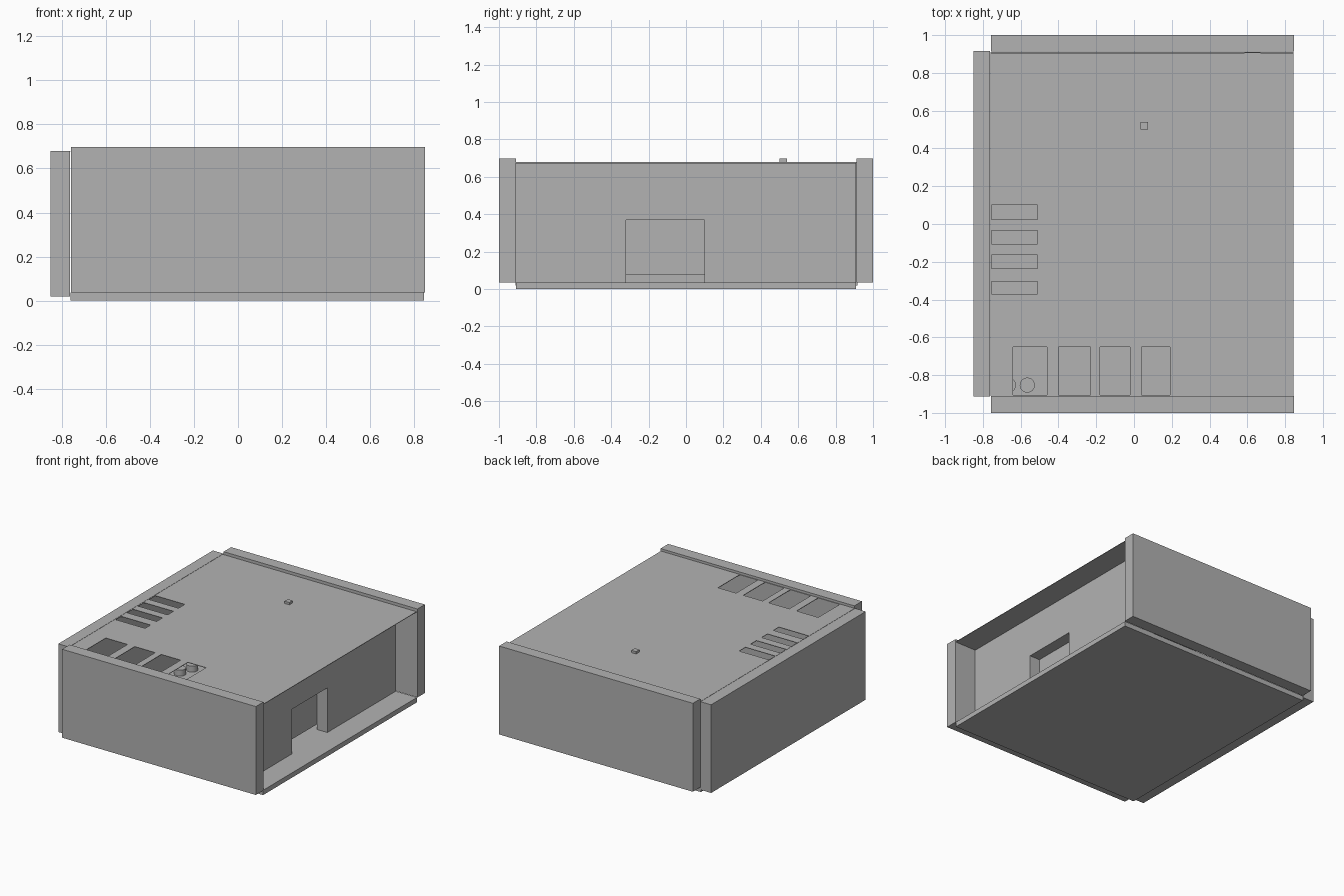
import bpy, bmesh, math
from mathutils import Vector

if "Cube" in bpy.data.objects:
    bpy.data.objects.remove(bpy.data.objects["Cube"])

grey = bpy.data.materials.new("plain_grey")
grey.diffuse_color = (0.448, 0.448, 0.448, 1)
grey.use_nodes = True
grey.node_tree.nodes["Principled BSDF"].inputs["Base Color"].default_value = grey.diffuse_color


def finish(name, bm):
    bmesh.ops.recalc_face_normals(bm, faces=bm.faces)
    mesh = bpy.data.meshes.new(name)
    bm.to_mesh(mesh)
    bm.free()
    mesh.materials.append(grey)
    obj = bpy.data.objects.new(name, mesh)
    bpy.context.collection.objects.link(obj)
    return obj


def box(name, x, y, z):
    bm = bmesh.new()
    bmesh.ops.create_cube(bm, size=1)
    for v in bm.verts:
        v.co = Vector(r[0] if c < 0 else r[1] for r, c in zip((x, y, z), v.co))
    return finish(name, bm)


def extrude(bm, faces, offset):
    result = bmesh.ops.extrude_face_region(bm, geom=faces)
    verts = [g for g in result["geom"] if isinstance(g, bmesh.types.BMVert)]
    bmesh.ops.translate(bm, verts=verts, vec=offset)


def cylinder(name, x, y, z, radius, height):
    bm = bmesh.new()
    bmesh.ops.create_cone(bm, cap_ends=True, segments=24, radius1=radius,
                          radius2=radius, depth=height)
    bmesh.ops.translate(bm, verts=bm.verts, vec=(x, y, z + height / 2))
    obj = finish(name, bm)
    for p in obj.data.polygons:
        p.use_smooth = abs(p.normal.z) < 0.5
    return obj


# Floor slab and outer walls
box("floor", (-0.76, 0.845), (-0.91, 0.91), (0, 0.036))
box("front_wall", (-0.757, 0.848), (-1, -0.91), (0.036, 0.698))
box("back_wall", (-0.757, 0.848), (0.912, 1), (0.036, 0.698))
box("left_wall", (-0.85, -0.762), (-0.912, 0.917), (0.02, 0.68))

# Recessed right wall with a doorway, and the door leaf behind it
outline = [(-0.91, 0.036), (-0.32, 0.036), (-0.32, 0.37), (0.10, 0.37),
           (0.10, 0.036), (0.908, 0.036), (0.908, 0.675), (-0.91, 0.675)]
bm = bmesh.new()
face = bm.faces.new([bm.verts.new((0.67, y, z)) for y, z in outline])
extrude(bm, [face], (-0.085, 0, 0))
finish("right_wall", bm)
box("door_leaf", (0.575, 0.584), (-0.33, 0.11), (0.075, 0.38))

# Thin roof sheet with side slots and front windows left open
holes = [(-0.755, -0.51, y0, y1) for y0, y1 in
         ((0.025, 0.10), (-0.105, -0.035), (-0.235, -0.165), (-0.37, -0.305))]
holes += [(x0, x1, -0.905, -0.65) for x0, x1 in
          ((-0.64, -0.46), (-0.40, -0.23), (-0.18, -0.02), (0.04, 0.19))]
xs = sorted({-0.76, 0.845} | {h[i] for h in holes for i in (0, 1)})
ys = sorted({-0.91, 0.905} | {h[i] for h in holes for i in (2, 3)})
bm = bmesh.new()
grid = {(i, j): bm.verts.new((x, y, 0.676))
        for i, x in enumerate(xs) for j, y in enumerate(ys)}
for i in range(len(xs) - 1):
    for j in range(len(ys) - 1):
        cx, cy = (xs[i] + xs[i + 1]) / 2, (ys[j] + ys[j + 1]) / 2
        if not any(a < cx < b and c < cy < d for a, b, c, d in holes):
            bm.faces.new([grid[i, j], grid[i + 1, j],
                          grid[i + 1, j + 1], grid[i, j + 1]])
bmesh.ops.delete(bm, geom=[v for v in bm.verts if not v.link_faces], context='VERTS')
bmesh.ops.dissolve_limit(bm, angle_limit=0.01, verts=bm.verts, edges=bm.edges)
extrude(bm, bm.faces[:], (0, 0, 0.004))
finish("roof", bm)

# Small block on the roof
box("roof_block", (0.035, 0.075), (0.50, 0.54), (0.68, 0.697))

# Little round fittings on the floor inside, glimpsed through the windows
for n, (x, y) in enumerate([(-0.565, -0.853), (-0.665, -0.853),
                            (-0.69, 0.30), (-0.66, 0.40)]):
    cylinder(f"inner_post_{n + 1}", x, y, 0.036, 0.04, 0.045)
